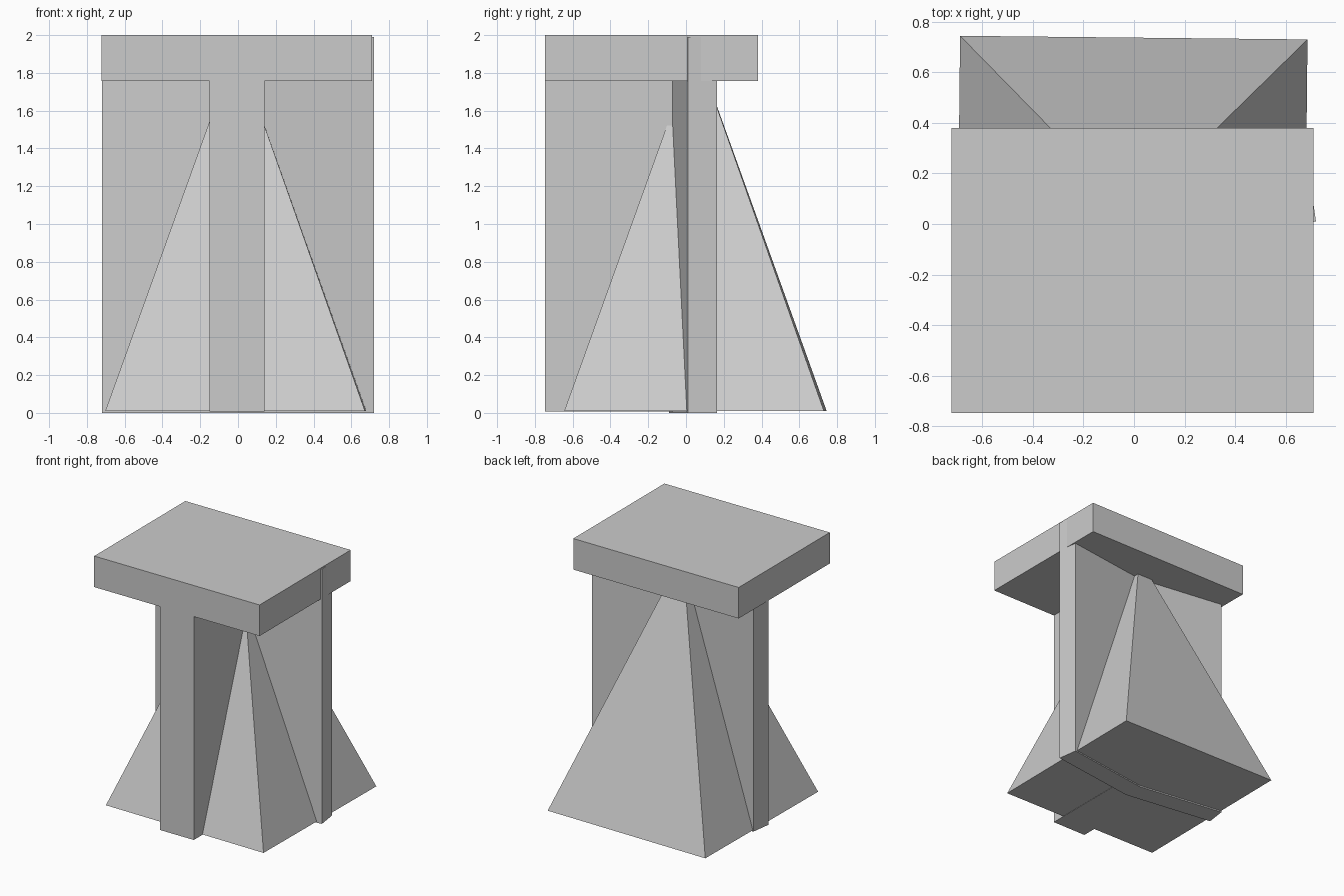
import bpy, bmesh, math
from mathutils import Matrix

if "Cube" in bpy.data.objects:
    bpy.data.objects.remove(bpy.data.objects["Cube"])


def finish(name, bm):
    bmesh.ops.recalc_face_normals(bm, faces=bm.faces)
    mesh = bpy.data.meshes.new(name)
    bm.to_mesh(mesh)
    bm.free()
    obj = bpy.data.objects.new(name, mesh)
    bpy.context.collection.objects.link(obj)
    return obj


def prism(name, outline, z0, z1):
    """Extrude a flat xy outline from z0 up to z1."""
    bm = bmesh.new()
    face = bm.faces.new([bm.verts.new((x, y, z0)) for x, y in outline])
    new = bmesh.ops.extrude_face_region(bm, geom=[face])["geom"]
    verts = [g for g in new if isinstance(g, bmesh.types.BMVert)]
    bmesh.ops.translate(bm, verts=verts, vec=(0, 0, z1 - z0))
    return finish(name, bm)


def rect(x0, x1, y0, y1):
    return [(x0, y0), (x1, y0), (x1, y1), (x0, y1)]


# Flat top and the front support wall flush with its front edge
prism("top_slab", rect(-0.722, 0.71, -0.747, 0.38), 1.757, 2.0)
prism("front_support", rect(-0.152, 0.14, -0.747, 0.0), 0.008, 1.757)

# Side supports: one shallow V-shaped wall, ends square to each wing
half = [(0.72, 0.01), (0.698, 0.165)]
outline = [(0.0, -0.09)] + half + [(0.0, 0.067)]
outline += [(-x, y) for x, y in reversed(half)]
prism("side_supports", outline, 0.0, 1.99)

# Four-sided pyramid core, very slightly turned
bm = bmesh.new()
bmesh.ops.create_cone(bm, cap_ends=True, segments=4, radius1=0.6875 * math.sqrt(2),
                      radius2=0, depth=1.93)
bmesh.ops.remove_doubles(bm, verts=bm.verts, dist=0.0001)
# Line the corners up on the diagonals whatever the starting angle
c = max(bm.verts, key=lambda v: v.co.xy.length).co
turn = math.radians(45 - 0.6) - math.atan2(c.y, c.x)
bm.transform(Matrix.Translation((-0.008, 0.05, 0.01 + 1.93 / 2)) @ Matrix.Rotation(turn, 4, 'Z'))
finish("pyramid_core", bm)
